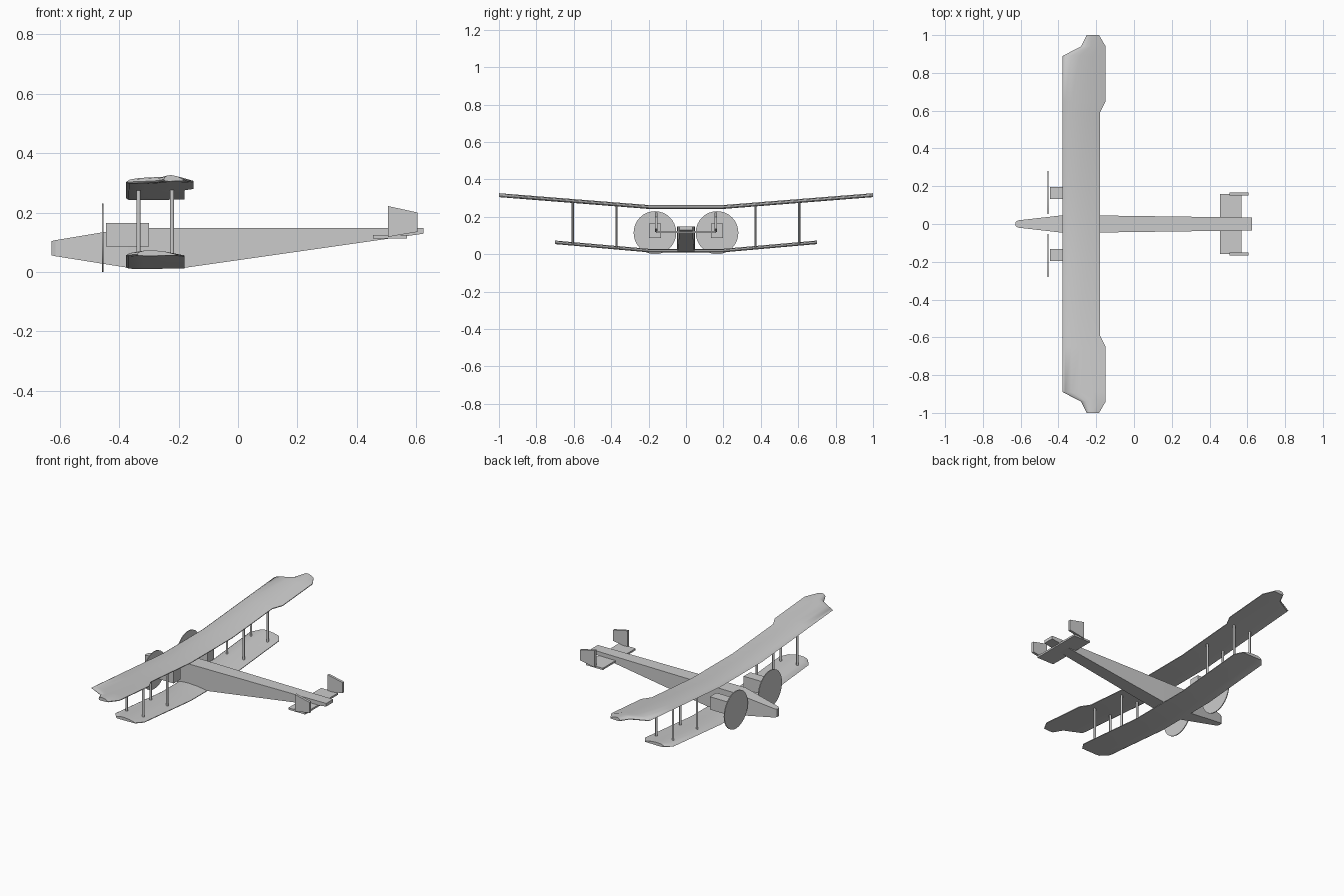
import bpy
import bmesh
import math

if "Cube" in bpy.data.objects:
    bpy.data.objects.remove(bpy.data.objects["Cube"])

GREY = bpy.data.materials.new("plain_grey")
GREY.diffuse_color = (0.6, 0.6, 0.6, 1)
GREY.use_nodes = True
GREY.node_tree.nodes["Principled BSDF"].inputs["Base Color"].default_value = GREY.diffuse_color


def finish(name, bm, smooth=None):
    bmesh.ops.recalc_face_normals(bm, faces=bm.faces)
    me = bpy.data.meshes.new(name)
    bm.to_mesh(me)
    bm.free()
    me.materials.append(GREY)
    ob = bpy.data.objects.new(name, me)
    bpy.context.collection.objects.link(ob)
    if smooth:
        bpy.ops.object.select_all(action='DESELECT')
        ob.select_set(True)
        bpy.context.view_layer.objects.active = ob
        bpy.ops.object.shade_smooth_by_angle(angle=math.radians(smooth))
    return ob


def loft(name, rings, smooth=None):
    """Skin a list of closed rings and cap both ends."""
    bm = bmesh.new()
    vs = [[bm.verts.new(p) for p in r] for r in rings]
    n = len(rings[0])
    for a, b in zip(vs, vs[1:]):
        for i in range(n):
            j = (i + 1) % n
            bm.faces.new((a[i], a[j], b[j], b[i]))
    bm.faces.new(vs[0])
    bm.faces.new(vs[-1])
    return finish(name, bm, smooth)


def box(name, x, y, z):
    return loft(name, [[(x[i], y[0], z[0]), (x[i], y[1], z[0]),
                        (x[i], y[1], z[1]), (x[i], y[0], z[1])] for i in (0, 1)])


# Cambered wing section: chord fraction, height fraction
SECTION = [(0, .3), (.06, .7), (.2, .95), (.4, 1), (.7, .8), (1, .3),
           (1, .1), (.7, .05), (.3, 0), (.05, .05)]


def wing(name, half, thick):
    """Half stations are (y, leading x, trailing x, bottom z); mirrored across y."""
    stations = [(-s[0],) + s[1:] for s in reversed(half)] + half
    loft(name, [[(xl + (xt - xl) * u, y, z + thick * v) for u, v in SECTION]
                for y, xl, xt, z in stations], 40)


def lower_z(y):
    return 0.010 + max(0, y - 0.2) * 0.088


def upper_z(y):
    return 0.242 + max(0, y - 0.2) * 0.079


# Wings with dihedral outboard of a flat centre section
upper = [(.2, -.378, -.18), (.59, -.378, -.18), (.65, -.378, -.15),
         (.89, -.378, -.15), (.94, -.28, -.15), (1.0, -.25, -.185)]
lower = [(.2, -.378, -.18), (.655, -.378, -.18), (.70, -.34, -.21)]
wing("upper_wing", [(y, a, b, upper_z(y)) for y, a, b in upper], .021)
wing("lower_wing", [(y, a, b, lower_z(y)) for y, a, b in lower], .019)

# Box-section fuselage: x, half width, bottom z, top z
hull = [(-.628, .010, .056, .104), (-.615, .019, .053, .107),
        (-.37, .047, .014, .148), (-.18, .045, .014, .148),
        (.625, .034, .129, .148)]
loft("fuselage", [[(x, -w, b), (x, w, b), (x, w, t), (x, -w, t)]
                  for x, w, b, t in hull])

# Tailplane
box("tailplane", (.455, .57), (-.16, .16), (.113, .124))

for s, side in ((-1, "right"), (1, "left")):
    # Engine nacelle
    box(side + "_nacelle", (-.445, -.30), (s * .165 - .032, s * .165 + .032), (.086, .165))

    # Propeller disc
    rings = []
    for x in (-.458, -.453):
        rings.append([(x, s * .166 + .114 * math.cos(a), .115 + .115 * math.sin(a))
                      for a in (2 * math.pi * i / 32 for i in range(32))])
    loft(side + "_propeller_disc", rings, 30)

    # Tail fin
    fin = [(.505, .118), (.605, .135), (.605, .20), (.505, .222)]
    loft(side + "_tail_fin", [[(x, s * y, z) for x, z in fin] for y in (.152, .167)])

    # Wing struts
    for y in (.372, .605):
        for x, pos in ((-.335, "front"), (-.222, "rear")):
            rings = []
            for z in (lower_z(y) + .008, upper_z(y) + .008):
                rings.append([(x + .007 * math.cos(a), s * y + .006 * math.sin(a), z)
                              for a in (math.pi * i / 4 for i in range(8))])
            loft(f"{side}_{pos}_strut_{'inner' if y < .5 else 'outer'}", rings, 50)
